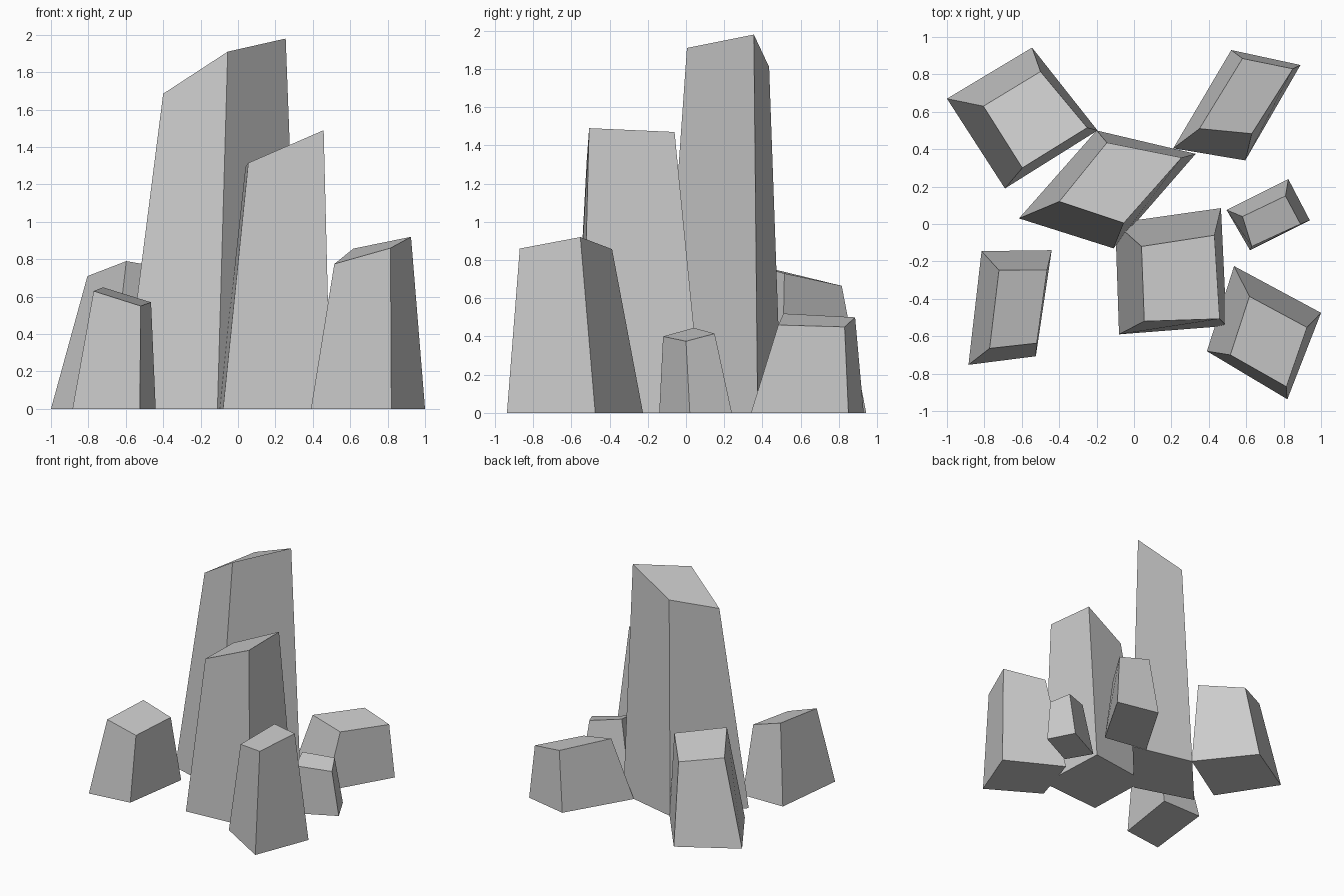
import bpy, bmesh


def rock(name, base, top):
    """Tapered four-sided column: base ring on the ground, slanted top ring."""
    bm = bmesh.new()
    lo = [bm.verts.new((x, y, 0)) for x, y in base]
    hi = [bm.verts.new(p) for p in top]
    bm.faces.new(lo[::-1])
    bm.faces.new(hi)
    for i in range(4):
        j = (i + 1) % 4
        bm.faces.new((lo[i], lo[j], hi[j], hi[i]))
    bmesh.ops.recalc_face_normals(bm, faces=bm.faces)
    mesh = bpy.data.meshes.new(name)
    bm.to_mesh(mesh)
    bm.free()
    obj = bpy.data.objects.new(name, mesh)
    bpy.context.collection.objects.link(obj)
    return obj


# Two large central columns
rock("tall_rock",
     [(-.615, .03), (-.11, -.13), (.33, .375), (-.2, .5)],
     [(-.4, .12, 1.685), (-.055, .005, 1.91), (.255, .355, 1.98), (-.145, .435, 1.81)])
rock("middle_rock",
     [(-.08, -.59), (.495, -.545), (.465, .085), (-.1, .005)],
     [(.055, -.52, 1.315), (.458, -.507, 1.49), (.43, -.06, 1.47), (.04, -.12, 1.295)])

# Smaller surrounding rocks
rock("front_right_rock",
     [(.39, -.68), (.82, -.937), (1, -.475), (.535, -.225)],
     [(.515, -.7, .775), (.815, -.87, .86), (.925, -.553, .92), (.617, -.387, .857)])
rock("small_right_rock",
     [(.62, -.14), (.94, .02), (.825, .24), (.495, .075)],
     [(.63, -.12, .4), (.89, 0, .375), (.81, .15, .415), (.58, .04, .445)])
rock("back_right_rock",
     [(.21, .405), (.595, .34), (.89, .85), (.52, .93)],
     [(.35, .51, .52), (.63, .483, .46), (.85, .83, .45), (.58, .885, .5)])
rock("back_left_rock",
     [(-1, .67), (-.69, .19), (-.195, .5), (-.545, .943)],
     [(-.805, .63, .71), (-.597, .3, .79), (-.25, .515, .73), (-.5, .815, .665)])
rock("front_left_rock",
     [(-.885, -.753), (-.525, -.707), (-.44, -.14), (-.815, -.145)],
     [(-.772, -.665, .63), (-.52, -.637, .55), (-.465, -.245, .57), (-.722, -.247, .65)])
